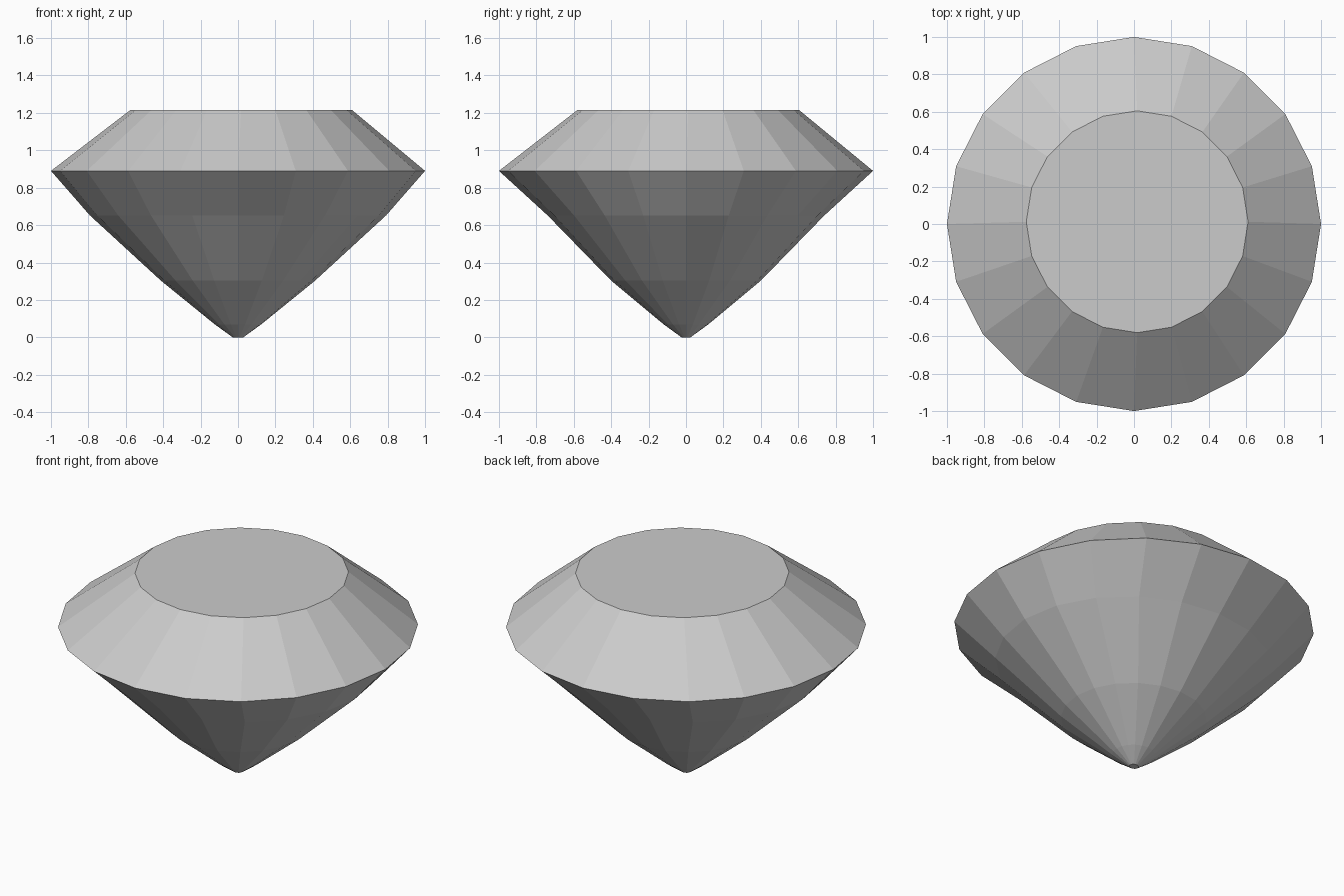
import bpy, bmesh
from math import sin, cos, tau

if "Cube" in bpy.data.objects:
    bpy.data.objects.remove(bpy.data.objects["Cube"])

SIDES = 20
# rings from culet to table: height, x radius, y radius, centre x, centre y
RINGS = [
    (0.0, 0.028, 0.024, 0.0, 0.0),
    (0.07, 0.125, 0.12, 0.0, 0.0),
    (0.303, 0.412, 0.40, 0.0, 0.0),
    (0.652, 0.792, 0.74, 0.0, 0.0),
    (0.89, 1.0, 1.0, 0.0, 0.0),
    (1.215, 0.593, 0.593, 0.017, 0.012),
]

bm = bmesh.new()


def ring(z, rx, ry, cx, cy):
    return [bm.verts.new((cx + rx * cos(tau * i / SIDES),
                          cy + ry * sin(tau * i / SIDES), z))
            for i in range(SIDES)]


loops = [ring(*r) for r in RINGS]

# pavilion and crown facets
for low, high in zip(loops, loops[1:]):
    for i in range(SIDES):
        j = (i + 1) % SIDES
        bm.faces.new((low[i], low[j], high[j], high[i]))

# flat culet and table
bm.faces.new(loops[0][::-1])
bm.faces.new(loops[-1])
bmesh.ops.recalc_face_normals(bm, faces=bm.faces)

mesh = bpy.data.meshes.new("cut_gem")
bm.to_mesh(mesh)
bm.free()
gem = bpy.data.objects.new("cut_gem", mesh)
bpy.context.collection.objects.link(gem)
